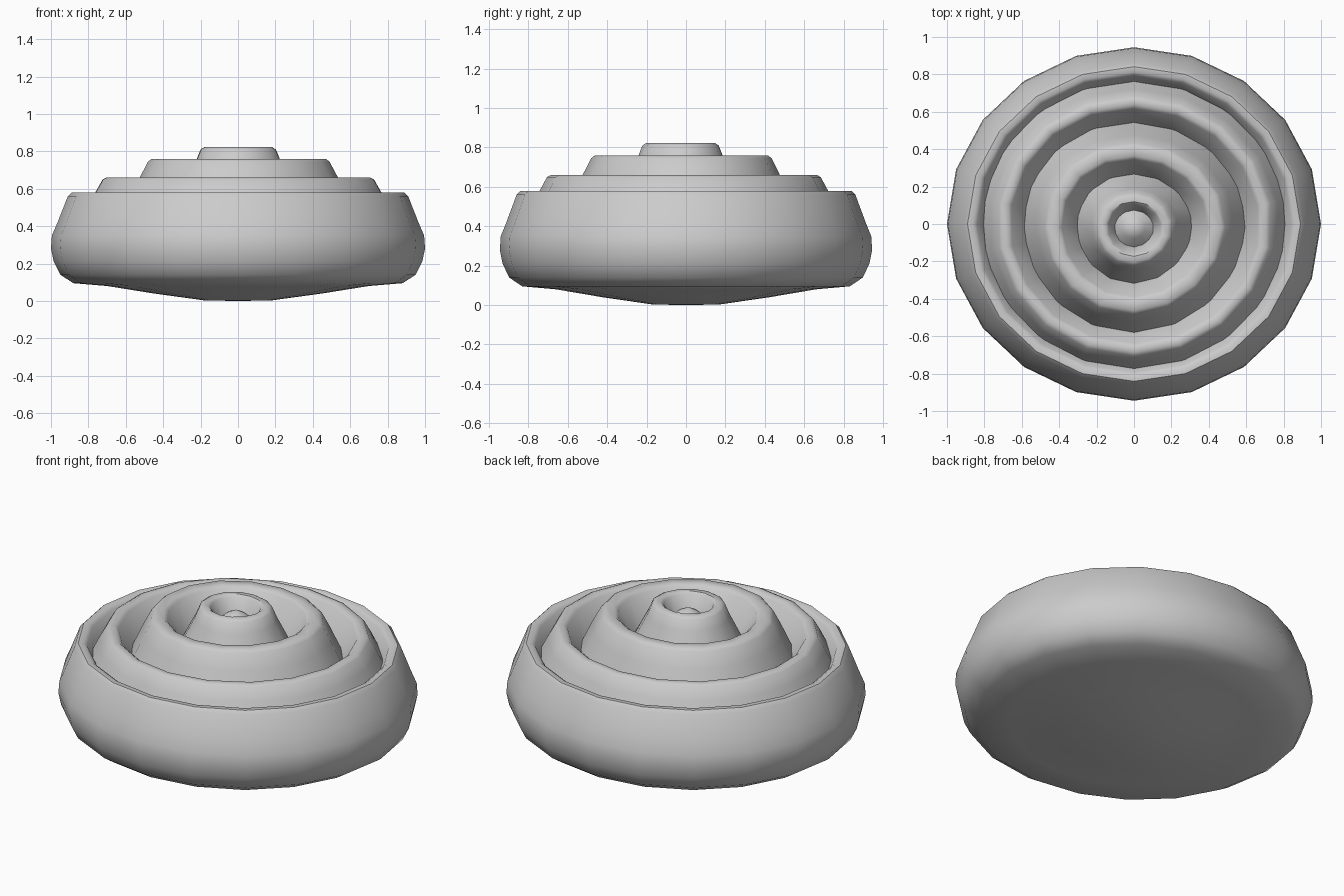
import bpy, bmesh, math

if "Cube" in bpy.data.objects:
    bpy.data.objects.remove(bpy.data.objects["Cube"])

Y_SCALE = 0.945  # plan is slightly oval


def lathe(name, profile, sides, y_shift=0.0, wobble=0.0):
    """Spin (radius, z) points into an oval shell; radius 0 closes to a point."""
    bm = bmesh.new()
    rings = []
    for r, z in profile:
        if r == 0:
            rings.append([bm.verts.new((0, y_shift, z))])
            continue
        ring = []
        for i in range(sides):
            a = math.pi / 2 + math.tau * i / sides
            k = r * (1 + wobble * math.sin(3 * a + 0.6))
            ring.append(bm.verts.new((k * math.cos(a), k * math.sin(a) * Y_SCALE + y_shift, z)))
        rings.append(ring)
    for lo, hi in zip(rings, rings[1:]):
        for i in range(sides):
            j = (i + 1) % sides
            if len(lo) == 1:
                bm.faces.new((lo[0], hi[j], hi[i]))
            elif len(hi) == 1:
                bm.faces.new((lo[i], lo[j], hi[0]))
            else:
                bm.faces.new((lo[i], lo[j], hi[j], hi[i]))
    mesh = bpy.data.meshes.new(name)
    bm.to_mesh(mesh)
    bm.free()
    obj = bpy.data.objects.new(name, mesh)
    bpy.context.collection.objects.link(obj)
    bpy.ops.object.select_all(action='DESELECT')
    obj.select_set(True)
    bpy.context.view_layer.objects.active = obj
    bpy.ops.object.shade_smooth_by_angle(angle=math.radians(40))
    return obj


# Outer body: shallow domed base, bulging side, rolled rim, inner wall
lathe("outer_body", [
    (0, 0.0), (0.18, 0.003), (0.45, 0.04), (0.70, 0.08), (0.88, 0.095),
    (0.95, 0.14), (0.985, 0.21), (1.0, 0.28), (0.995, 0.35), (0.965, 0.42),
    (0.91, 0.56), (0.89, 0.58), (0.86, 0.58), (0.84, 0.565), (0.80, 0.48)], 20)

# Outer raised ring
lathe("outer_ring", [
    (0.83, 0.47), (0.775, 0.58), (0.735, 0.65), (0.715, 0.66),
    (0.685, 0.66), (0.665, 0.645), (0.58, 0.50)], 18, -0.008, 0.005)

# Middle raised ring
lathe("middle_ring", [
    (0.61, 0.49), (0.53, 0.66), (0.485, 0.745), (0.465, 0.76),
    (0.41, 0.76), (0.39, 0.745), (0.29, 0.56)], 16, -0.018, 0.015)

# Central cone with hollow top
lathe("centre_cone", [
    (0.33, 0.555), (0.23, 0.75), (0.205, 0.81), (0.185, 0.822),
    (0.155, 0.822), (0.14, 0.81), (0.10, 0.71)], 14, -0.025, 0.015)

# Small peak inside the hollow
lathe("centre_peak", [(0.125, 0.70), (0.06, 0.765), (0, 0.795)], 10, -0.02)
